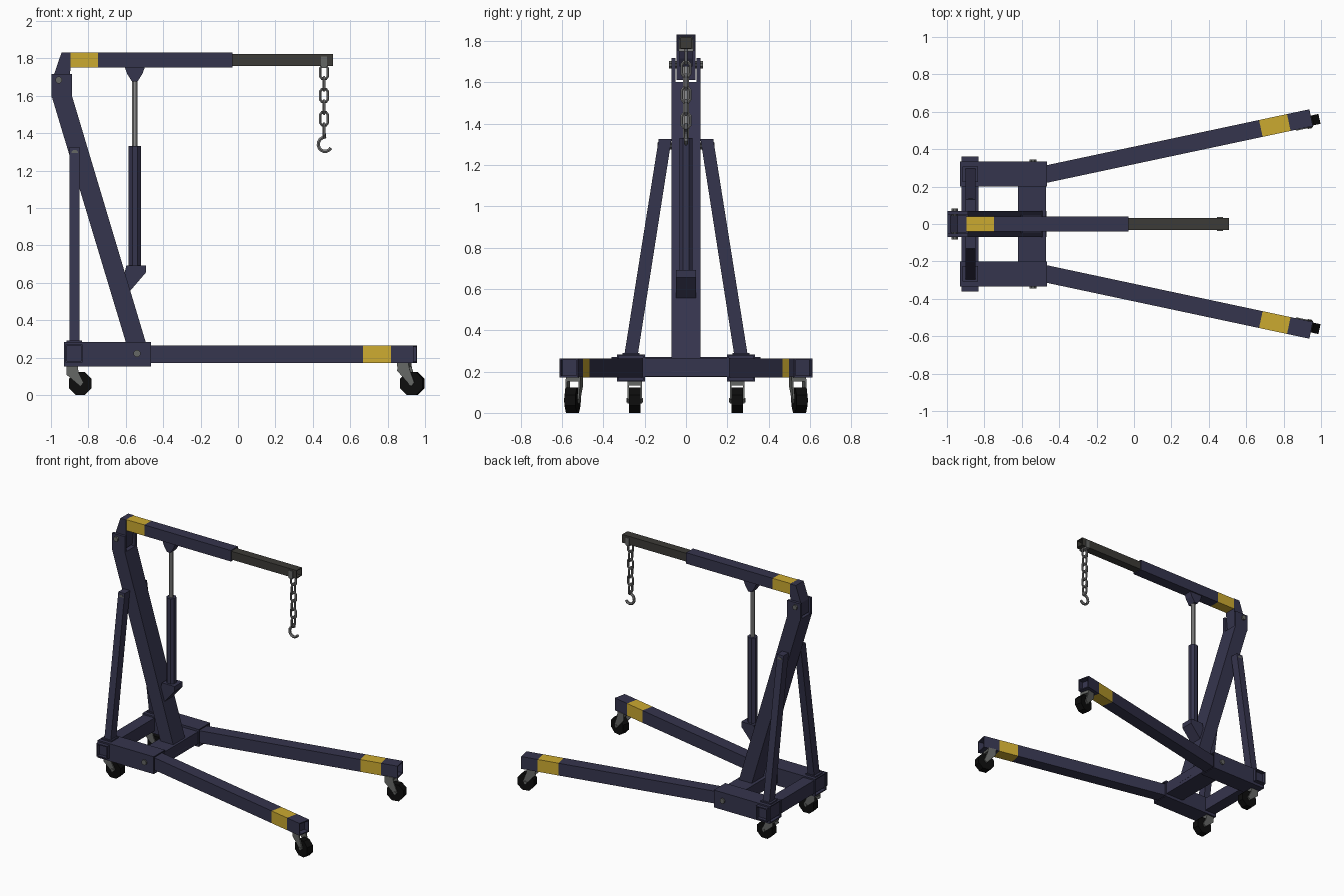
import bpy, bmesh, math
from mathutils import Matrix, Vector

if "Cube" in bpy.data.objects:
    bpy.data.objects.remove(bpy.data.objects["Cube"])


def material(name, rgb):
    m = bpy.data.materials.new(name)
    m.diffuse_color = (*rgb, 1)
    m.use_nodes = True
    m.node_tree.nodes["Principled BSDF"].inputs["Base Color"].default_value = m.diffuse_color
    return m


NAVY = material("navy paint", (0.036, 0.035, 0.075))
YELLOW = material("yellow paint", (0.60, 0.40, 0.03))
DARK = material("dark steel", (0.045, 0.043, 0.038))
BLACK = material("black rubber", (0.004, 0.004, 0.004))
GREY = material("grey steel", (0.13, 0.135, 0.13))
CHAIN = material("chain steel", (0.20, 0.20, 0.20))
ROD = material("polished rod", (0.28, 0.28, 0.28))
I4 = Matrix.Identity(4)


def finish(name, bm, mats, mat=I4, smooth=False):
    bmesh.ops.transform(bm, matrix=mat, verts=bm.verts)
    bmesh.ops.recalc_face_normals(bm, faces=bm.faces)
    me = bpy.data.meshes.new(name)
    bm.to_mesh(me)
    bm.free()
    for m in mats:
        me.materials.append(m)
    ob = bpy.data.objects.new(name, me)
    bpy.context.collection.objects.link(ob)
    return ob


def add_box(bm, lo, hi):
    lo, hi = Vector(lo), Vector(hi)
    m = Matrix.Translation((lo + hi) / 2) @ Matrix.Diagonal((*(hi - lo), 1))
    bmesh.ops.create_cube(bm, size=1, matrix=m)


def box(name, lo, hi, mat):
    bm = bmesh.new()
    add_box(bm, [min(a, b) for a, b in zip(lo, hi)], [max(a, b) for a, b in zip(lo, hi)])
    return finish(name, bm, [mat])


def add_prism(bm, pts, a, b, axis="y"):
    """Extrude a profile: (x, z) points along y, or (y, z) points along x."""
    def co(p, t):
        return (p[0], t, p[1]) if axis == "y" else (t, p[0], p[1])
    lo = [bm.verts.new(co(p, a)) for p in pts]
    hi = [bm.verts.new(co(p, b)) for p in pts]
    bm.faces.new(lo)
    bm.faces.new(hi[::-1])
    for i in range(len(pts)):
        j = (i + 1) % len(pts)
        bm.faces.new((lo[i], hi[i], hi[j], lo[j]))


def prism(name, pts, a, b, mat, axis="y"):
    bm = bmesh.new()
    add_prism(bm, pts, a, b, axis)
    return finish(name, bm, [mat])


def tube(name, length, w, h, mats, mat=I4, wall=0.011, depth=0.04, band=None):
    """Square tube from the origin along local x, hollow ends, optional painted band."""
    bm = bmesh.new()
    add_box(bm, (0, -w / 2, -h / 2), (length, w / 2, h / 2))
    for x in band or ():
        bmesh.ops.bisect_plane(bm, geom=bm.verts[:] + bm.edges[:] + bm.faces[:],
                               plane_co=(x, 0, 0), plane_no=(1, 0, 0))
    if band:
        for f in bm.faces:
            f.material_index = int(band[0] < f.calc_center_median().x < band[1])
    bm.normal_update()
    for end in (1, -1):
        f = [f for f in bm.faces if f.normal.x * end > 0.9][0]
        bmesh.ops.inset_region(bm, faces=[f], thickness=wall)
        r = bmesh.ops.extrude_discrete_faces(bm, faces=[f])
        bmesh.ops.translate(bm, vec=(-end * depth, 0, 0), verts=r["faces"][0].verts[:])
    return finish(name, bm, mats, mat)


def cylinder(name, p, q, r, mat, sides=8, m=I4):
    p, q = Vector(p), Vector(q)
    bm = bmesh.new()
    rot = (q - p).to_track_quat("Z", "Y").to_matrix().to_4x4()
    spin = Matrix.Rotation(math.pi / sides, 4, "Z")
    bmesh.ops.create_cone(bm, cap_ends=True, segments=sides, radius1=r, radius2=r,
                          depth=(q - p).length, matrix=Matrix.Translation((p + q) / 2) @ rot @ spin)
    return finish(name, bm, [mat], m)


def wire(name, pts, r, mat, closed):
    """Round bar swept along points, turned into a mesh."""
    cu = bpy.data.curves.new(name, "CURVE")
    cu.dimensions = "3D"
    cu.bevel_depth, cu.bevel_resolution, cu.use_fill_caps = r, 1, True
    sp = cu.splines.new("POLY")
    sp.points.add(len(pts) - 1)
    for s, p in zip(sp.points, pts):
        s.co = (*p, 1)
    sp.use_cyclic_u = closed
    sp.use_smooth = False
    tmp = bpy.data.objects.new(name, cu)
    bpy.context.collection.objects.link(tmp)
    me = bpy.data.meshes.new_from_object(tmp.evaluated_get(bpy.context.evaluated_depsgraph_get()))
    bpy.data.objects.remove(tmp)
    me.materials.clear()
    me.materials.append(mat)
    ob = bpy.data.objects.new(name, me)
    bpy.context.collection.objects.link(ob)


def caster(name, x, y, z, yaw):
    m = Matrix.Translation((x, y, z)) @ Matrix.Rotation(yaw, 4, "Z")
    ax, az = 0.045, 0.061 - z
    bm = bmesh.new()
    add_box(bm, (-0.03, -0.036, -0.022), (0.032, 0.036, 0.002))
    for s in (1, -1):
        add_prism(bm, [(-0.028, 0), (0.03, 0), (0.038, -0.04), (ax + 0.018, az + 0.005),
                       (ax, az - 0.015), (-0.03, -0.045)], s * 0.028, s * 0.036)
    finish(name + "_fork", bm, [GREY], m)
    cylinder(name + "_wheel", (ax, -0.027, az), (ax, 0.027, az), 0.066, BLACK, 8, m)
    cylinder(name + "_axle", (ax, -0.04, az), (ax, 0.04, az), 0.012, GREY, 8, m)


# Base frame
box("front_crossbeam", (-0.62, -0.21, 0.175), (-0.47, 0.21, 0.265), NAVY)
tube("rear_crossbeam", 0.72, 0.09, 0.098, [NAVY],
     Matrix.Translation((-0.877, -0.36, 0.222)) @ Matrix.Rotation(math.pi / 2, 4, "Z"))

ANGLE = math.atan2(0.299, 1.405)
for s, side in ((1, "left"), (-1, "right")):
    # Sleeve, splayed leg with painted band, pivot bolt
    tube(side + "_leg_sleeve", 0.465, 0.135, 0.13, [NAVY],
         Matrix.Translation((-0.93, s * 0.267, 0.217)), depth=0.05)
    tube(side + "_leg", 1.50, 0.092, 0.092, [NAVY, YELLOW],
         Matrix.Translation((-0.52, s * 0.256, 0.218)) @ Matrix.Rotation(s * ANGLE, 4, "Z"),
         band=(1.225, 1.378))
    cylinder(side + "_leg_bolt", (-0.54, s * 0.19, 0.222), (-0.54, s * 0.345, 0.222), 0.02, GREY)
    # Brace from rear of the sleeve up to the post
    prism(side + "_brace", [(s * 0.235, 0.27), (s * 0.30, 0.27), (s * 0.132, 1.325), (s * 0.07, 1.325)],
          -0.9, -0.847, NAVY, "x")
    box(side + "_brace_foot", (-0.917, s * 0.225, 0.275), (-0.835, s * 0.308, 0.291), NAVY)
    cylinder(side + "_brace_bolt", (-0.873, s * 0.07, 1.292), (-0.873, s * 0.137, 1.292), 0.019, GREY)
    # Post ear and its bolt head
    prism(side + "_post_ear", [(-0.997, 1.59), (-0.888, 1.59), (-0.888, 1.717), (-0.997, 1.717)],
          s * 0.05, s * 0.07, NAVY)
    cylinder(side + "_boom_bolt", (-0.958, s * 0.04, 1.684), (-0.958, s * 0.083, 1.684), 0.019, GREY)
    # Casters
    caster(side + "_front_caster", 0.888, s * 0.54, 0.174, s * math.radians(12))
    caster(side + "_rear_caster", -0.888, s * 0.248, 0.154, 0)

# Leaning post
prism("post", [(-0.575, 0.2), (-0.469, 0.2), (-0.888, 1.6), (-0.997, 1.6)], -0.07, 0.07, NAVY)

# Boom, its hinge bracket and the sliding extension
prism("boom_hinge", [(-0.943, 1.832), (-0.895, 1.832), (-0.895, 1.75), (-0.91, 1.61), (-0.985, 1.61),
                     (-0.985, 1.71)], -0.046, 0.046, NAVY)
tube("boom", 0.87, 0.082, 0.082, [NAVY, YELLOW], Matrix.Translation((-0.9, 0, 1.791)),
     wall=0.008, band=(0.001, 0.152))
tube("boom_extension", 0.60, 0.062, 0.062, [DARK], Matrix.Translation((-0.093, 0, 1.791)), wall=0.008)

# Hydraulic ram with its brackets
prism("ram_lower_bracket", [(-0.597, 0.692), (-0.492, 0.692), (-0.492, 0.655), (-0.582, 0.55),
                            (-0.62, 0.60)], -0.048, 0.048, NAVY)
cylinder("ram_cylinder", (-0.552, 0, 0.68), (-0.552, 0, 1.33), 0.035, NAVY)
cylinder("ram_rod", (-0.552, 0, 1.32), (-0.552, 0, 1.70), 0.016, ROD)
prism("ram_upper_bracket", [(-0.605, 1.752), (-0.498, 1.752), (-0.512, 1.715), (-0.538, 1.675),
                            (-0.566, 1.675), (-0.592, 1.715)], -0.032, 0.032, NAVY)

# Chain hanger, links and hook
HX = 0.46
for s in (1, -1):
    box("chain_hanger_plate", (HX - 0.015, s * 0.031, 1.752), (HX + 0.017, s * 0.037, 1.81), GREY)
box("chain_hanger", (HX - 0.013, -0.034, 1.748), (HX + 0.013, 0.034, 1.762), CHAIN)
outline = [(0.011, 0.035), (0.020, 0.022), (0.020, -0.022), (0.011, -0.035),
           (-0.011, -0.035), (-0.020, -0.022), (-0.020, 0.022), (-0.011, 0.035)]
for i in range(6):
    zc = 1.725 - 0.062 * i
    wire("chain_link", [(HX + a, 0, zc + b) if i % 2 == 0 else (HX, a, zc + b) for a, b in outline],
         0.008, CHAIN, True)
arc = [math.radians(90 + 24 * k) for k in range(11)]
wire("hook", [(HX, 0, 1.40)] + [(HX + 0.005 + 0.036 * math.cos(a), 0, 1.34 + 0.038 * math.sin(a)) for a in arc],
     0.010, CHAIN, False)
